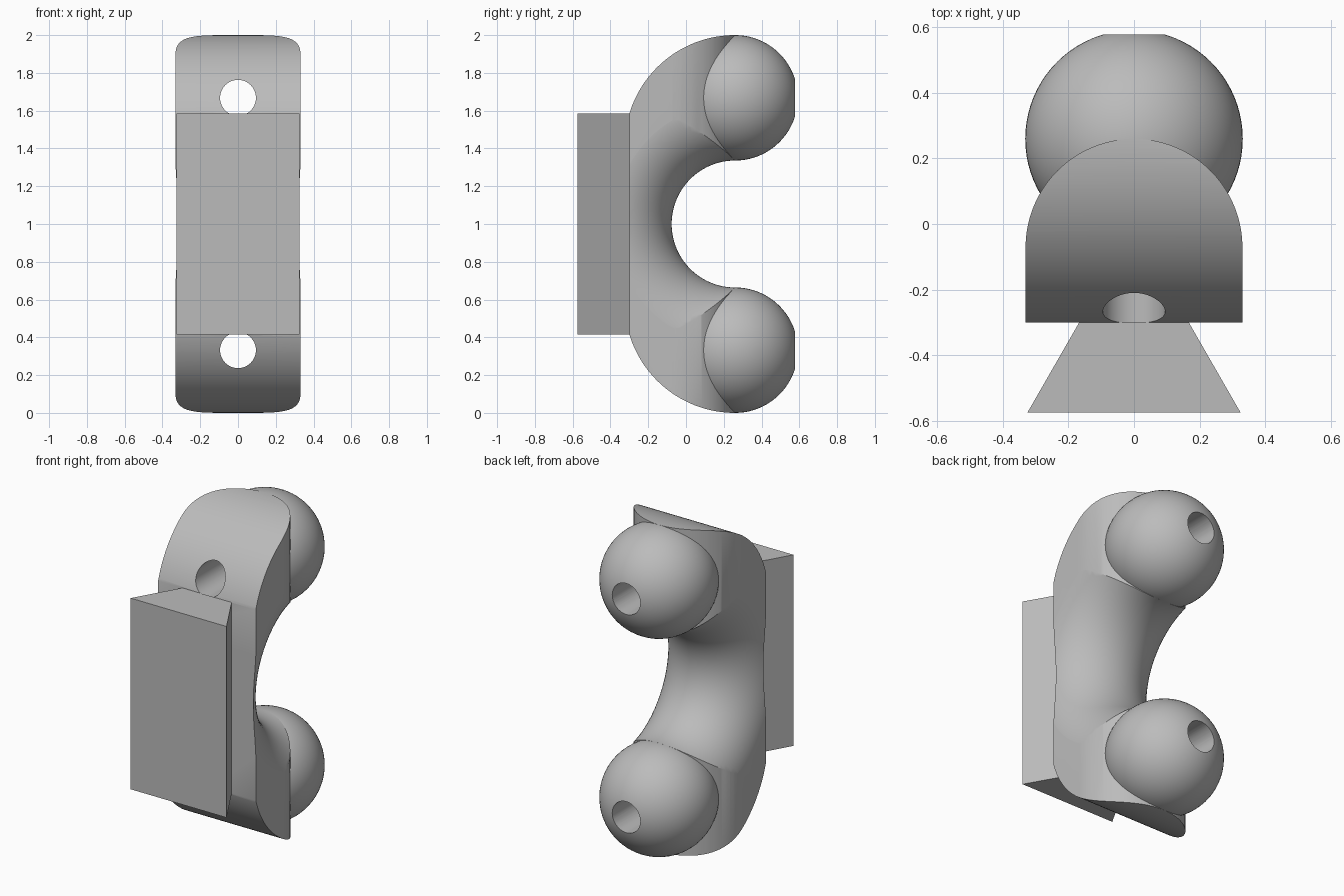
import bpy, bmesh
from math import sin, cos, pi, sqrt, asin, radians
from mathutils import Matrix, Vector

cube = bpy.data.objects.get("Cube")
if cube:
    bpy.data.objects.remove(cube, do_unlink=True)

R = 0.332                 # ball and tube radius
BALL_Y = 0.26
BALL_Z = (R, 2 - R)
RING = 1 - R              # radius of the inner bend's centre line
HOLE_R = 0.095
FRONT_Y = -0.3
OUTER_R = 0.585           # radius of the rounded ends

grey = bpy.data.materials.new("plain_grey")
grey.use_nodes = True
grey.diffuse_color = (0.5, 0.5, 0.5, 1)
grey.node_tree.nodes["Principled BSDF"].inputs["Base Color"].default_value = (0.5, 0.5, 0.5, 1)


def finish(bm, name):
    bmesh.ops.recalc_face_normals(bm, faces=bm.faces)
    mesh = bpy.data.meshes.new(name)
    bm.to_mesh(mesh)
    bm.free()
    mesh.materials.append(grey)
    obj = bpy.data.objects.new(name, mesh)
    bpy.context.collection.objects.link(obj)
    return obj


def prism(name, points, depth):
    """Extrude a closed outline given as 3D points along depth."""
    bm = bmesh.new()
    face = bm.faces.new([bm.verts.new(p) for p in points])
    new = bmesh.ops.extrude_face_region(bm, geom=[face])["geom"]
    bmesh.ops.translate(bm, vec=Vector(depth), verts=[v for v in new if isinstance(v, bmesh.types.BMVert)])
    return finish(bm, name)


def activate(obj):
    bpy.ops.object.select_all(action='DESELECT')
    obj.select_set(True)
    bpy.context.view_layer.objects.active = obj


def cut(obj, tool, operation='DIFFERENCE'):
    tool.hide_render = True
    activate(obj)
    mod = obj.modifiers.new("cut", 'BOOLEAN')
    mod.operation, mod.solver, mod.object = operation, 'EXACT', tool
    bpy.ops.object.modifier_apply(modifier=mod.name)
    bpy.data.objects.remove(tool, do_unlink=True)


def drill(obj, z):
    """Bore a hole from front to back at height z."""
    ring = [(HOLE_R * cos(2 * pi * i / 48), -1, z + HOLE_R * sin(2 * pi * i / 48)) for i in range(48)]
    cut(obj, prism("hole_cutter", ring, (0, 2, 0)))


def smooth(obj):
    activate(obj)
    bpy.ops.object.shade_smooth_by_angle(angle=radians(30))


# Body: side outline with rounded ends, flat at the front
sweep = asin((BALL_Y - FRONT_Y) / OUTER_R)
N = 48
top = [(BALL_Y - OUTER_R * sin(sweep * i / N), 2 - OUTER_R + OUTER_R * cos(sweep * i / N)) for i in range(N + 1)]
side = [(BALL_Y + 0.1, 2)] + top
side += [(y, 2 - z) for y, z in reversed(side)]
body = prism("body", [(-0.5, y, z) for y, z in side], (1, 0, 0))

# Body: rounded at the back as seen from above
W = R - 0.001
plan = [(W, -0.5, -0.1)]
plan += [(W * cos(pi * i / 64), BALL_Y - R + R * sin(pi * i / 64), -0.1) for i in range(65)]
plan += [(-W, -0.5, -0.1)]
cut(body, prism("plan_cutter", plan, (0, 0, 2.2)), 'INTERSECT')

# Body: saddle-shaped bend, cut by a spool turned about the x axis
profile = [(-0.5, 0), (-0.5, RING)]
profile += [(-R * cos(pi * i / 40), RING - R * sin(pi * i / 40)) for i in range(41)]
profile += [(0.5, RING), (0.5, 0)]
bm = bmesh.new()
verts = [bm.verts.new((x, BALL_Y, 1 + r)) for x, r in profile]
edges = [bm.edges.new(pair) for pair in zip(verts, verts[1:])]
bmesh.ops.spin(bm, geom=verts + edges, cent=(0, BALL_Y, 1), axis=(1, 0, 0), angle=2 * pi, steps=128)
bmesh.ops.remove_doubles(bm, verts=bm.verts, dist=0.0001)
cut(body, finish(bm, "spool_cutter"))
for z in BALL_Z:
    drill(body, z)
smooth(body)

# Balls at both ends, bored through
for name, z in zip(("lower_ball", "upper_ball"), BALL_Z):
    bm = bmesh.new()
    place = Matrix.Translation((0, BALL_Y, z)) @ Matrix.Rotation(pi / 2, 4, 'X')
    bmesh.ops.create_uvsphere(bm, u_segments=64, v_segments=40, radius=R, matrix=place)
    ball = finish(bm, name)
    drill(ball, z)
    smooth(ball)

# Dovetail block on the front
half = OUTER_R
trapezoid = [(-0.325, -0.575), (0.325, -0.575), (0.167, FRONT_Y), (-0.167, FRONT_Y)]
prism("dovetail_block", [(x, y, 1 - half) for x, y in trapezoid], (0, 0, 2 * half))
